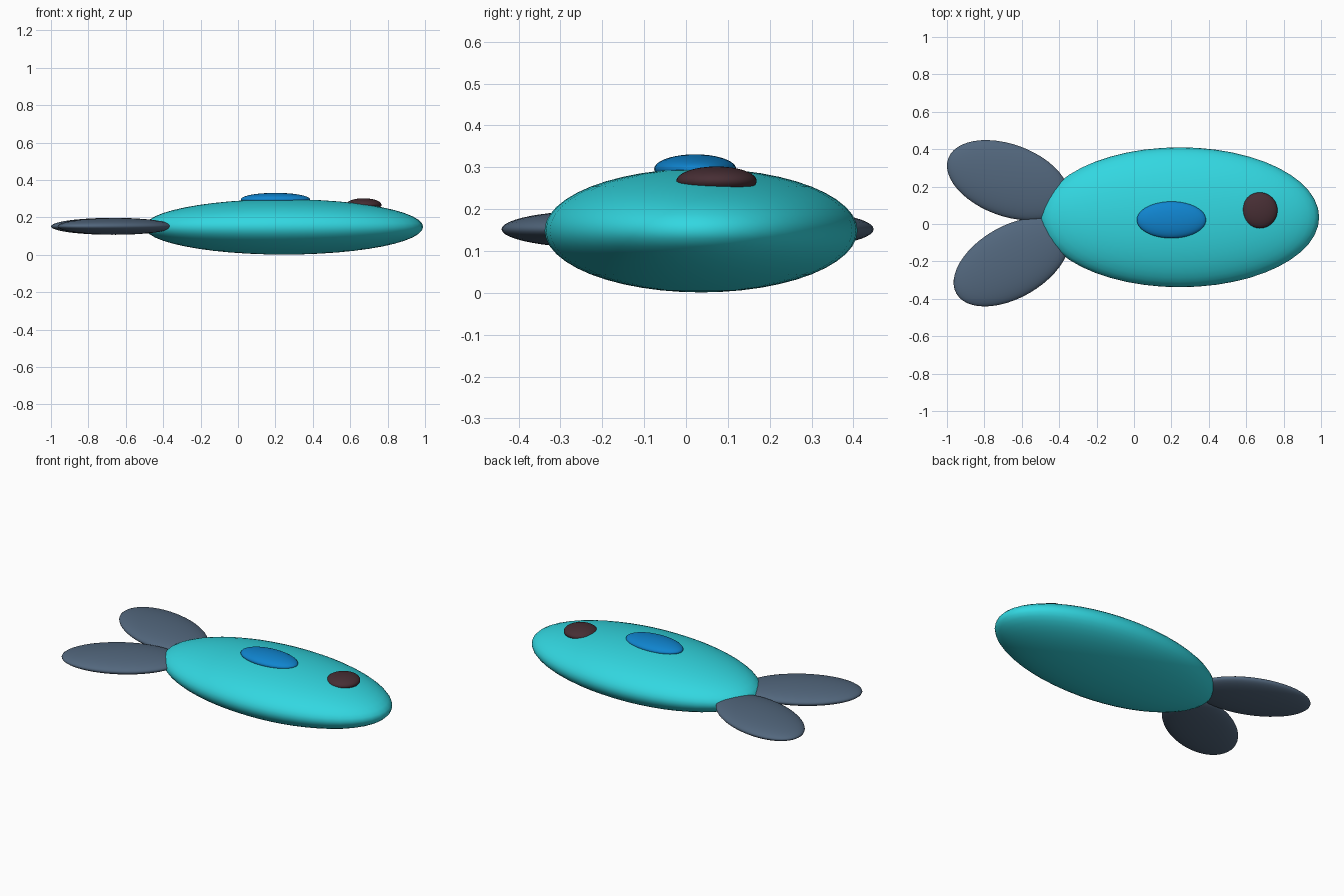
import bpy
import math

if "Cube" in bpy.data.objects:
    bpy.data.objects.remove(bpy.data.objects["Cube"])


def material(name, rgb):
    m = bpy.data.materials.new(name)
    m.diffuse_color = (*rgb, 1.0)
    m.use_nodes = True
    m.node_tree.nodes["Principled BSDF"].inputs["Base Color"].default_value = m.diffuse_color
    return m


turquoise = material("turquoise", (0.032, 0.68, 0.75))
slate = material("slate_grey", (0.085, 0.135, 0.205))
blue = material("blue", (0.005, 0.23, 0.62))
maroon = material("dark_maroon", (0.062, 0.027, 0.034))


def ellipsoid(name, centre, radii, mat, angle=0.0):
    """Squashed smooth sphere, turned about z by angle degrees."""
    bpy.ops.mesh.primitive_uv_sphere_add(segments=48, ring_count=24, location=centre)
    ob = bpy.context.object
    ob.name = name
    ob.scale = radii
    ob.rotation_euler.z = math.radians(angle)
    bpy.ops.object.transform_apply(location=False, rotation=True, scale=True)
    bpy.ops.object.shade_smooth()
    ob.data.materials.append(mat)
    return ob


# Flattened fish body
ellipsoid("body", (0.245, 0.036, 0.149), (0.745, 0.374, 0.148), turquoise)

# Two tail fins splayed backwards
for name, x, y, angle in (("upper_tail_fin", -0.674, 0.234, -20),
                          ("lower_tail_fin", -0.655, -0.203, 30)):
    ellipsoid(name, (x, y, 0.152), (0.34, 0.192, 0.045), slate, angle)

# Blue side fin and dark eye lying on the top face
ellipsoid("blue_fin", (0.20, 0.022, 0.296), (0.185, 0.098, 0.035), blue)
ellipsoid("eye", (0.672, 0.073, 0.267), (0.095, 0.096, 0.035), maroon)
